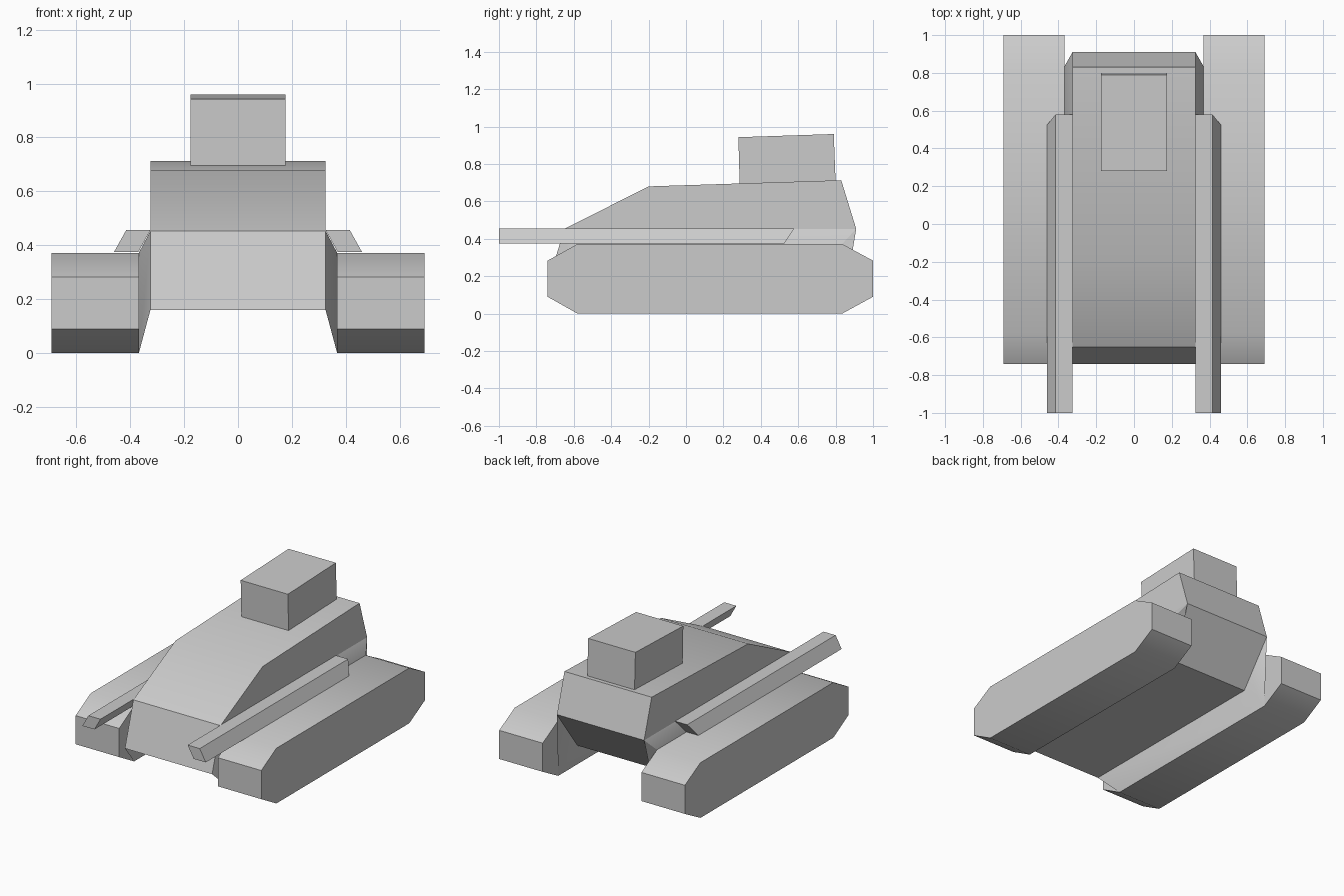
import bpy
import bmesh
import math

cube = bpy.data.objects.get("Cube")
if cube:
    bpy.data.objects.remove(cube, do_unlink=True)

grey = bpy.data.materials.new("plain_grey")
grey.use_nodes = True
COLOUR = (0.6, 0.6, 0.6, 1)
grey.diffuse_color = COLOUR
grey.node_tree.nodes["Principled BSDF"].inputs["Base Color"].default_value = COLOUR


def loft(name, side_a, x_a, side_b, x_b):
    """Join two (y, z) outlines, standing at x_a and x_b, into a closed solid."""
    bm = bmesh.new()
    a = [bm.verts.new((x_a, y, z)) for y, z in side_a]
    b = [bm.verts.new((x_b, y, z)) for y, z in side_b]
    bm.faces.new(a)
    bm.faces.new(b[::-1])
    n = len(a)
    for i in range(n):
        j = (i + 1) % n
        bm.faces.new((a[j], a[i], b[i], b[j]))
    bmesh.ops.recalc_face_normals(bm, faces=bm.faces)
    mesh = bpy.data.meshes.new(name)
    bm.to_mesh(mesh)
    bm.free()
    mesh.materials.append(grey)
    ob = bpy.data.objects.new(name, mesh)
    bpy.context.collection.objects.link(ob)
    bpy.ops.object.select_all(action='DESELECT')
    ob.select_set(True)
    bpy.context.view_layer.objects.active = ob
    bpy.ops.object.shade_smooth_by_angle(angle=math.radians(30))
    return ob


def slab(name, outline, x_a, x_b):
    return loft(name, outline, x_a, outline, x_b)


# Central hull with sloped nose and undercut tail
hull = [(-0.74, 0.16), (-0.65, 0.453), (-0.20, 0.68), (0.83, 0.713),
        (0.91, 0.453), (0.69, 0.16)]
slab("hull", hull, -0.325, 0.325)

# Box on the rear deck
cabin = [(0.287, 0.69), (0.28, 0.943), (0.79, 0.96), (0.80, 0.70)]
slab("turret_box", cabin, -0.176, 0.176)

track = [(-0.58, 0), (-0.74, 0.09), (-0.74, 0.283), (-0.58, 0.372),
         (0.835, 0.372), (1.0, 0.283), (1.0, 0.09), (0.835, 0)]
skirt_inner = [(-0.74, 0.16), (-0.65, 0.453), (0.91, 0.453), (0.69, 0.16)]
skirt_outer = [(-0.58, 0), (-0.58, 0.372), (0.835, 0.372), (0.835, 0)]

for side, s in (("left", 1), ("right", -1)):
    # Track block
    slab(side + "_track", track, s * 0.368, s * 0.692)
    # Flared skirt joining hull to track
    loft(side + "_skirt", skirt_inner, s * 0.325, skirt_outer, s * 0.368)
    # Slanted gun barrel: a bar sheared outwards towards its underside
    bar = slab(side + "_barrel",
               [(-1, 0.375), (-1, 0.456), (0.58, 0.456), (0.525, 0.375)],
               s * 0.325, s * 0.415)
    for v in bar.data.vertices:
        if v.co.z < 0.4:
            v.co.x += s * 0.045
    bar.data.update()
